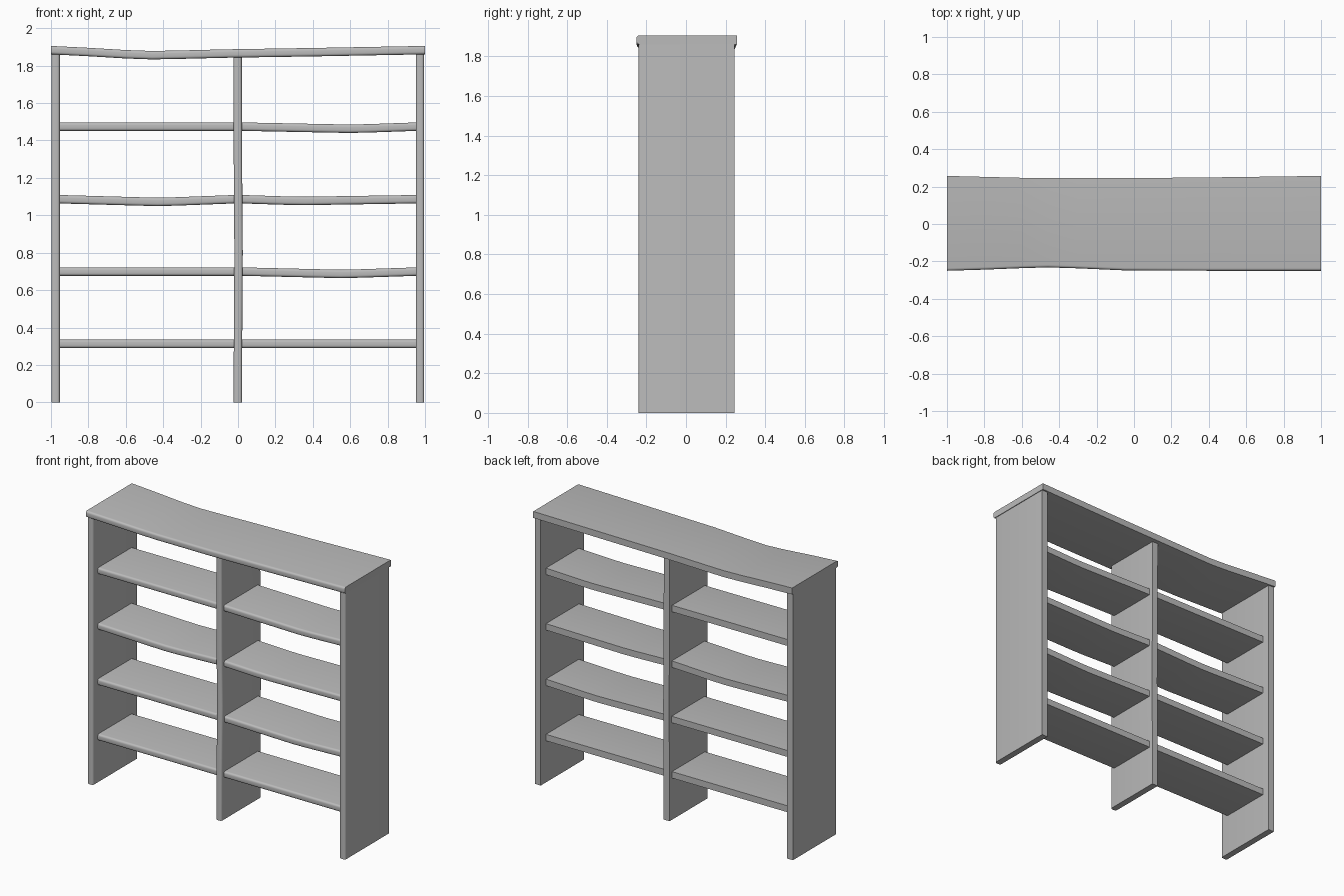
import bpy, bmesh, math
from mathutils import Vector

if "Cube" in bpy.data.objects:
    bpy.data.objects.remove(bpy.data.objects["Cube"], do_unlink=True)

# one plain grey for the whole unit
grey = bpy.data.materials.new("plain_grey")
grey.use_nodes = True
colour = (0.5, 0.5, 0.5, 1)
grey.diffuse_color = colour
grey.node_tree.nodes["Principled BSDF"].inputs["Base Color"].default_value = colour

THICK = 0.045
NOSE = 0.014


def section(front, back):
    """Board outline as (depth, thickness): square back, rounded front edges."""
    h = THICK / 2
    pts = [(back, -h), (back, h)]
    for side in (1, -1):
        arc = []
        for i in range(5):
            a = math.pi / 2 * i / 4
            arc.append((front + NOSE * (1 - math.sin(a)),
                        side * (h - NOSE + NOSE * math.cos(a))))
        pts += arc[::-1] if side < 0 else arc
    return pts


def board(name, stations, upright=False):
    """Loft the outline through stations of (along, offset, front, back)."""
    bm = bmesh.new()
    rings = []
    for along, offset, front, back in stations:
        ring = []
        for y, t in section(front, back):
            co = (offset + t, y, along) if upright else (along, y, offset + t)
            ring.append(bm.verts.new(Vector(co)))
        rings.append(ring)
    n = len(rings[0])
    for a, b in zip(rings, rings[1:]):
        for i in range(n):
            j = (i + 1) % n
            bm.faces.new((a[i], a[j], b[j], b[i]))
    bm.faces.new(rings[0])
    bm.faces.new(rings[-1])
    bmesh.ops.recalc_face_normals(bm, faces=bm.faces)
    mesh = bpy.data.meshes.new(name)
    bm.to_mesh(mesh)
    bm.free()
    mesh.materials.append(grey)
    obj = bpy.data.objects.new(name, mesh)
    bpy.context.collection.objects.link(obj)
    bpy.ops.object.select_all(action="DESELECT")
    obj.select_set(True)
    bpy.context.view_layer.objects.active = obj
    bpy.ops.object.shade_smooth_by_angle(angle=math.radians(35))


# sagging top board
board("top_board", [
    (-1, 1.883, -0.25, 0.257), (-0.8, 1.873, -0.244, 0.252),
    (-0.6, 1.861, -0.236, 0.247), (-0.46, 1.856, -0.232, 0.245),
    (-0.3, 1.859, -0.237, 0.245), (-0.05, 1.865, -0.248, 0.245),
    (0.4, 1.872, -0.25, 0.249), (1, 1.883, -0.25, 0.257)])

# uprights
for name, x in (("right_upright", -0.975), ("left_upright", 0.973)):
    board(name, [(0, x, -0.24, 0.245), (1.861, x, -0.24, 0.245)], True)
board("middle_upright", [
    (0, -0.001, -0.215, 0.215), (0.35, 0, -0.215, 0.215),
    (0.8, 0.003, -0.212, 0.215), (1.2, 0, -0.215, 0.215),
    (1.85, -0.002, -0.215, 0.215)], True)

# shelves: level, then sag depth and sag position in each bay
LEVELS = [
    ("bottom", 0.313, (0, -0.5), (0, 0.5)),
    ("lower", 0.699, (0, -0.5), (0.012, 0.55)),
    ("upper", 1.086, (0.014, -0.43), (0.009, 0.36)),
    ("high", 1.474, (0, -0.5), (0.011, 0.59))]
for level, z, right_sag, left_sag in LEVELS:
    for side, x0, x1, (sag, mid) in (("right", -0.955, -0.02, right_sag),
                                     ("left", 0.02, 0.955, left_sag)):
        stops = [(x0, 0), (mid - 0.1, 0.85), (mid, 1), (mid + 0.1, 0.85), (x1, 0)]
        board(f"{level}_{side}_shelf",
              [(x, z - sag * k, -0.187, 0.187) for x, k in stops])
